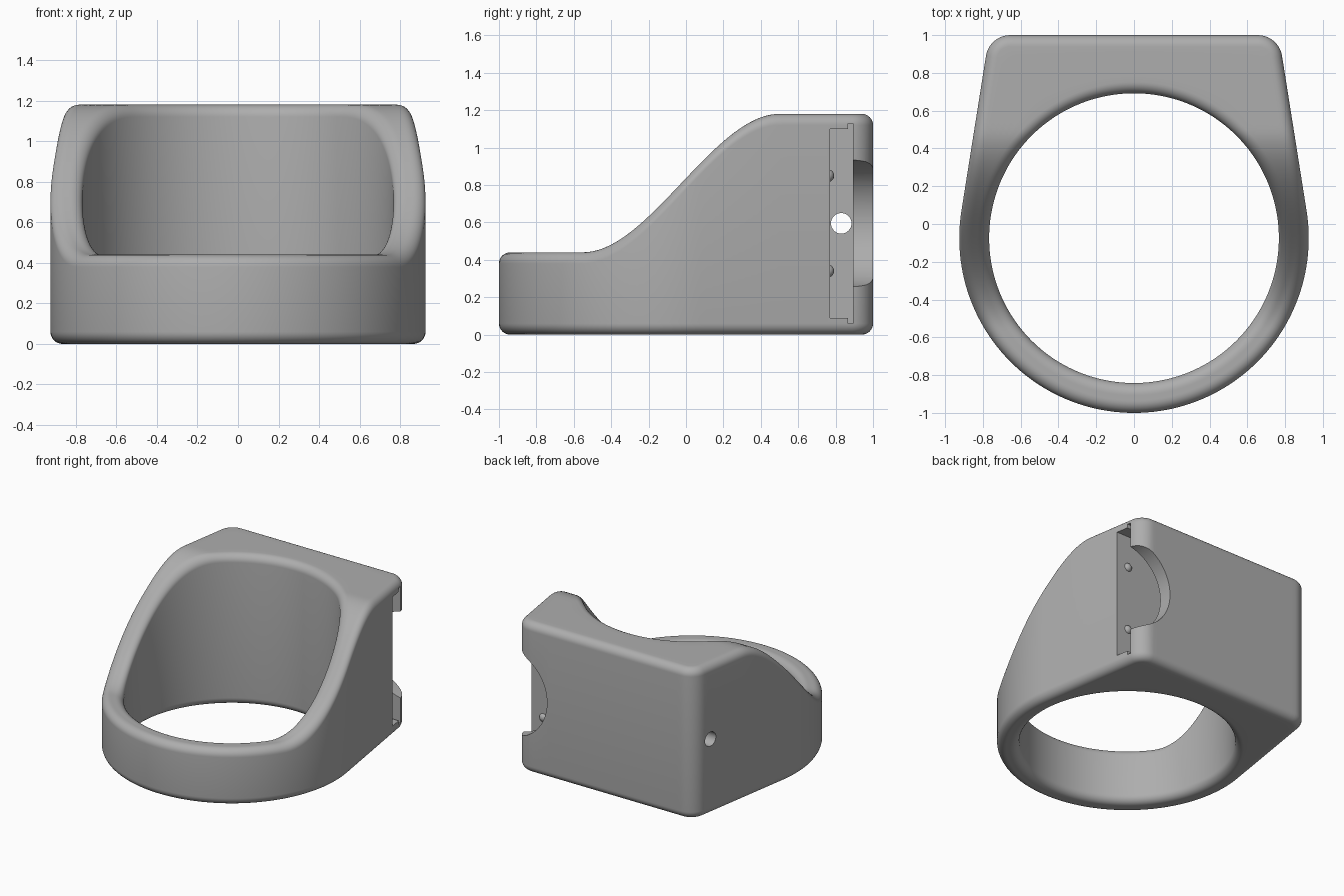
import bpy
import bmesh
from math import sin, cos, pi, radians, hypot
from mathutils import Matrix, Vector

default = bpy.data.objects.get("Cube")
if default:
    bpy.data.objects.remove(default, do_unlink=True)

metal = bpy.data.materials.new("plain grey")
metal.use_nodes = True
GREY = (0.42, 0.42, 0.42, 1)
metal.diffuse_color = GREY
metal.node_tree.nodes["Principled BSDF"].inputs["Base Color"].default_value = GREY

CY = -0.075        # bore centre
R_OUT, R_IN = 0.925, 0.767
R_CORNER = 0.13
FILLET = 0.06
TAPER = radians(9)
LOW, HIGH = 0.44, 1.18


def make_object(name, bm):
    bmesh.ops.recalc_face_normals(bm, faces=bm.faces)
    mesh = bpy.data.meshes.new(name)
    bm.to_mesh(mesh)
    bm.free()
    mesh.materials.append(metal)
    ob = bpy.data.objects.new(name, mesh)
    bpy.context.collection.objects.link(ob)
    return ob


def top_height(y):
    t = min(max((y + 0.55) / 1.05, 0), 1)
    return LOW + (HIGH - LOW) * t * t * (3 - 2 * t)


def half_outline():
    """Outer outline for x >= 0 as (point, outward normal), front to back."""
    pts = []
    for i in range(49):                       # round front
        a = -pi / 2 + (TAPER + pi / 2) * i / 48
        n = Vector((cos(a), sin(a)))
        pts.append((Vector((0, CY)) + n * R_OUT, n))
    cy = 1 - R_CORNER                         # rounded back corner
    cx = (R_OUT - R_CORNER - sin(TAPER) * (cy - CY)) / cos(TAPER)
    corner = []
    for i in range(11):
        a = TAPER + (pi / 2 - TAPER) * i / 10
        n = Vector((cos(a), sin(a)))
        corner.append((Vector((cx, cy)) + n * R_CORNER, n))
    start, n = pts[-1]                        # tapered side
    for i in range(1, 24):
        pts.append((start.lerp(corner[0][0], i / 24), n))
    pts += corner
    start, n = corner[-1]                     # flat back
    for i in range(1, 21):
        pts.append((start.lerp(Vector((0, 1)), i / 20), n))
    return pts


def ring_body():
    half = half_outline()
    outline = half + [(Vector((-p.x, p.y)), Vector((-n.x, n.y)))
                      for p, n in reversed(half[1:-1])]
    arc = [i * pi / 16 for i in range(9)]
    bm = bmesh.new()
    rings = []
    for p, n in outline:
        d = (p - Vector((0, CY))).normalized()
        q = Vector((0, CY)) + d * R_IN
        outer = [(p - n * FILLET * (1 - cos(a)), FILLET * (1 - sin(a))) for a in arc]
        inner = [(q + d * FILLET * (1 - cos(a)), FILLET * (1 - sin(a))) for a in arc]
        flat = [(outer[-1][0].lerp(inner[-1][0], k / 6), 0) for k in range(1, 6)]
        path = outer + flat + inner[::-1]
        loop = [(v.x, v.y, top_height(v.y) - drop) for v, drop in path]
        loop += [(v.x, v.y, drop) for v, drop in reversed(path)]
        rings.append([bm.verts.new(c) for c in loop])
    for i, a in enumerate(rings):
        b = rings[(i + 1) % len(rings)]
        for j in range(len(a)):
            k = (j + 1) % len(a)
            bm.faces.new((a[j], a[k], b[k], b[j]))
    return make_object("ring_body", bm)


def box(name, lo, hi):
    bm = bmesh.new()
    bmesh.ops.create_cube(bm, size=1)
    for v in bm.verts:
        v.co = [l + (c + 0.5) * (h - l) for l, h, c in zip(lo, hi, v.co)]
    return make_object(name, bm)


def rod(name, centre, radius, depth, axis, sides):
    bm = bmesh.new()
    bmesh.ops.create_cone(bm, cap_ends=True, segments=sides, radius1=radius,
                          radius2=radius, depth=depth,
                          matrix=Matrix.Translation(centre) @ Matrix.Rotation(pi / 2, 4, axis))
    return make_object(name, bm)


def cut(target, cutter):
    mod = target.modifiers.new("cut", 'BOOLEAN')
    mod.operation = 'DIFFERENCE'
    mod.solver = 'EXACT'
    mod.object = cutter
    bpy.context.view_layer.objects.active = target
    bpy.ops.object.modifier_apply(modifier=mod.name)
    bpy.data.objects.remove(cutter, do_unlink=True)


body = ring_body()

# side pocket with its wider rear step, thumb notch and push-out hole
cut(body, box("pocket_cutter", (-0.68, 0.77, 0.09), (1, 0.89, 1.10)))
cut(body, box("step_cutter", (-0.68, 0.865, 0.06), (1, 0.893, 1.13)))
cut(body, rod("notch_cutter", (0.85, 0.98, 0.595), 0.345, 0.26, 'X', 64))
cut(body, rod("hole_cutter", (-0.7, 0.83, 0.595), 0.055, 0.5, 'Y', 32))


def smooth(ob):
    bpy.ops.object.select_all(action='DESELECT')
    ob.select_set(True)
    bpy.context.view_layer.objects.active = ob
    bpy.ops.object.shade_smooth_by_angle(angle=radians(35))


smooth(body)

# small retaining bumps on the pocket wall
for label, z in (("lower", 0.34), ("upper", 0.85)):
    bm = bmesh.new()
    bmesh.ops.create_uvsphere(bm, u_segments=16, v_segments=10, radius=0.035,
                              matrix=Matrix.Translation((0.7, 0.757, z)))
    smooth(make_object(label + "_retaining_bump", bm))
